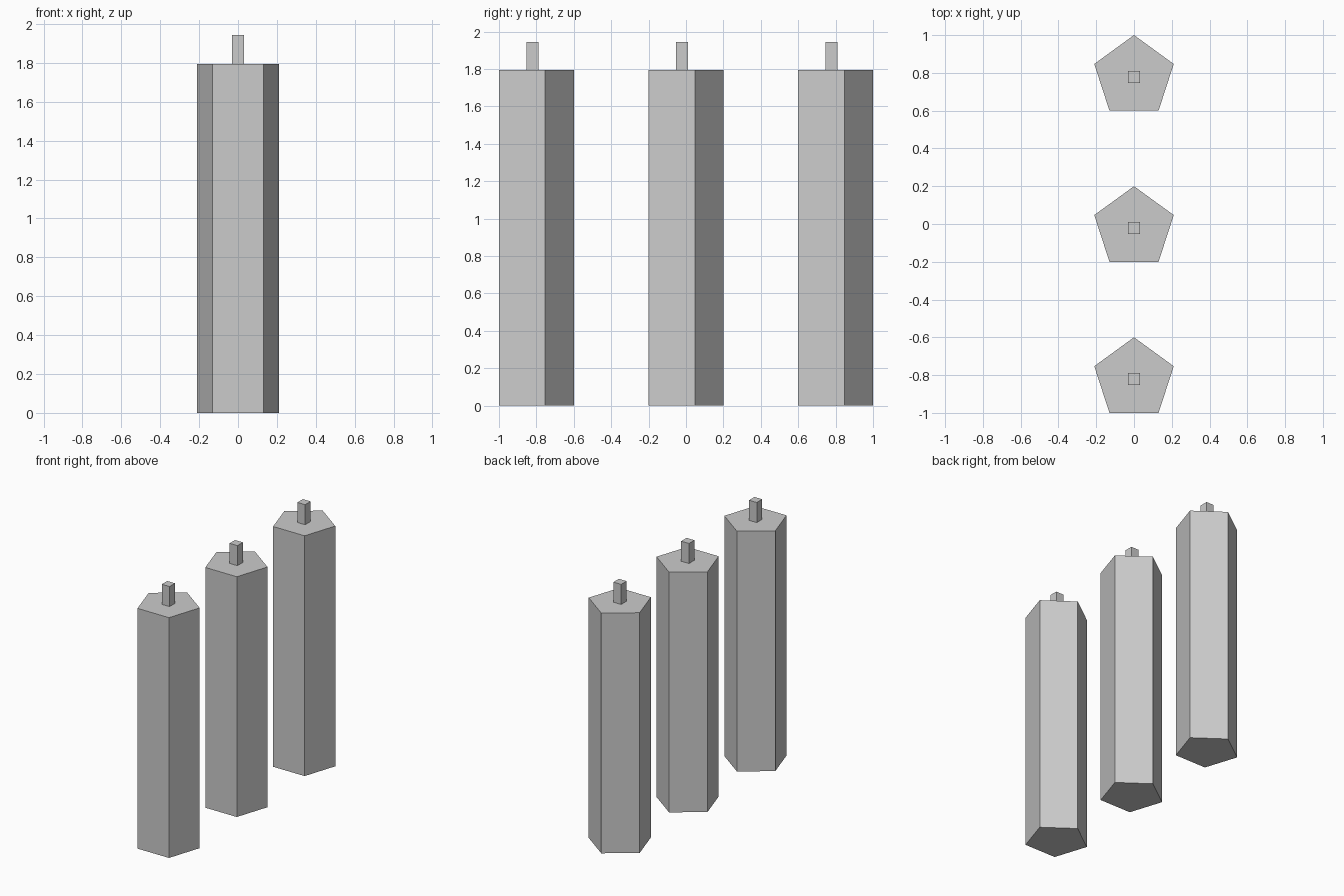
import bpy
from math import cos, pi

if "Cube" in bpy.data.objects:
    bpy.data.objects.remove(bpy.data.objects["Cube"])

BODY_H, TOTAL_H = 1.794, 1.944
RADIUS = 0.4 / (1 + cos(pi / 5))   # pentagon measuring 0.4 from point to flat
WICK_W = 0.064


def prism(name, sides, radius, z0, z1, y, turn):
    bpy.ops.mesh.primitive_cylinder_add(vertices=sides, radius=radius, depth=z1 - z0,
                                        location=(0, y, (z0 + z1) / 2))
    obj = bpy.context.object
    obj.name = name
    obj.rotation_euler.z = turn
    return obj


# Row of three five-sided candles, each pointing to +y, with a square wick
for label, offset in (("front", -0.8), ("middle", 0.0), ("back", 0.8)):
    y = offset + 0.2 - RADIUS
    prism(label + "_candle_body", 5, RADIUS, 0, BODY_H, y, 0)
    prism(label + "_candle_wick", 4, WICK_W / 2 ** 0.5, BODY_H, TOTAL_H, y, pi / 4)
